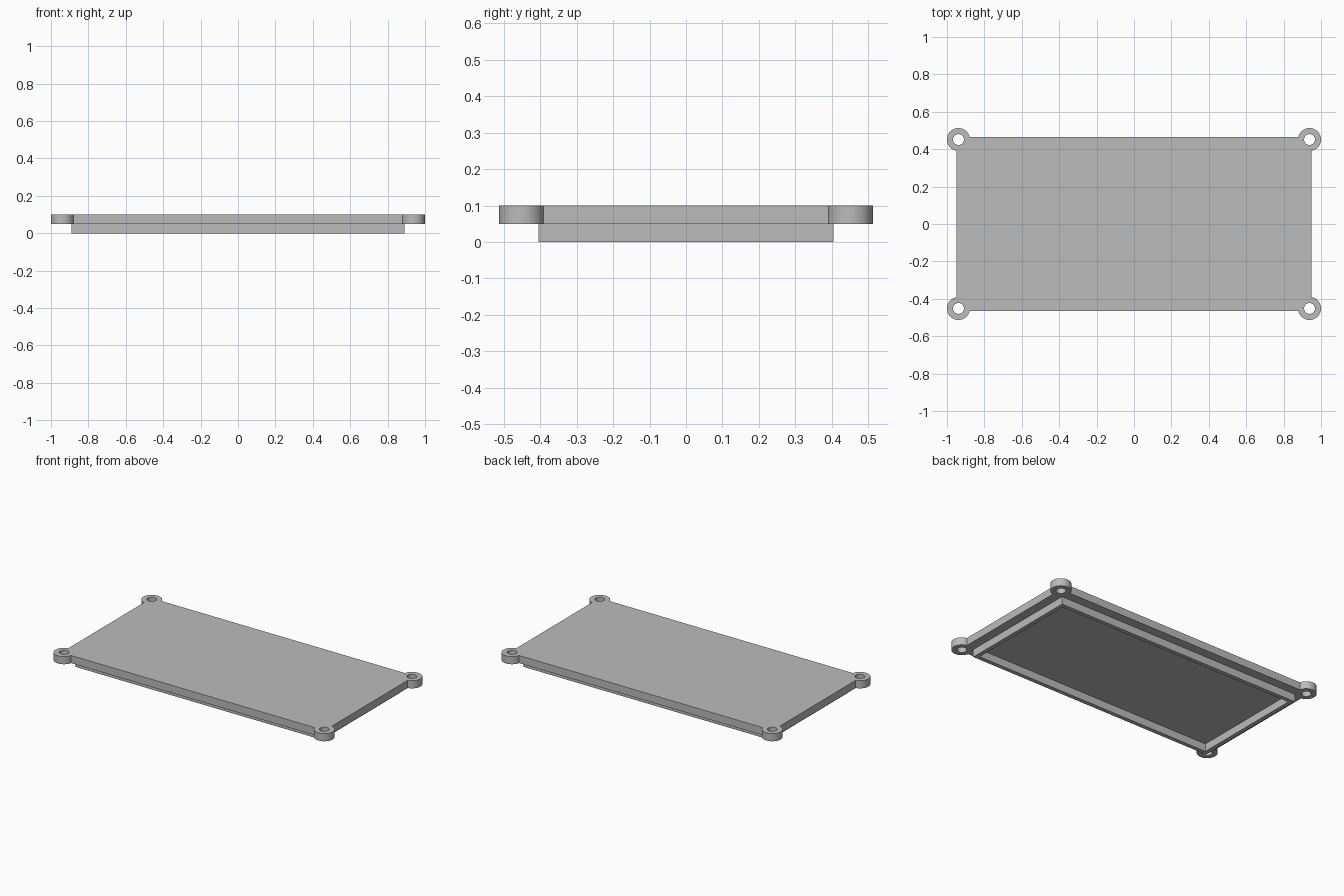
import bpy

if "Cube" in bpy.data.objects:
    bpy.data.objects.remove(bpy.data.objects["Cube"])

PLATE = (0.95, 0.465)      # half sizes of the cover plate
LIP = (0.89, 0.405)        # half sizes of the locating lip
WALL = 0.027               # lip wall thickness
STEP, TOP = 0.05, 0.10     # underside and top of the plate
EAR = (0.9385, 0.4515)     # screw ear centres
EAR_R, HOLE_R = 0.0615, 0.029

grey = bpy.data.materials.new("light_grey")
grey.diffuse_color = (0.5, 0.5, 0.5, 1)
grey.use_nodes = True
grey.node_tree.nodes["Principled BSDF"].inputs["Base Color"].default_value = grey.diffuse_color


def box(name, hx, hy, z0, z1):
    bpy.ops.mesh.primitive_cube_add(size=1, location=(0, 0, (z0 + z1) / 2))
    ob = bpy.context.object
    ob.name = name
    ob.scale = (2 * hx, 2 * hy, z1 - z0)
    bpy.ops.object.transform_apply(location=True, scale=True)
    ob.data.materials.append(grey)
    return ob


def cylinder(name, r, x, y, z0, z1):
    bpy.ops.mesh.primitive_cylinder_add(vertices=64, radius=r, depth=z1 - z0,
                                        location=(x, y, (z0 + z1) / 2))
    ob = bpy.context.object
    ob.name = name
    ob.data.materials.append(grey)
    return ob


def boolean(target, tool, operation):
    mod = target.modifiers.new(operation.lower(), 'BOOLEAN')
    mod.operation, mod.solver, mod.object = operation, 'EXACT', tool
    bpy.context.view_layer.objects.active = target
    bpy.ops.object.modifier_apply(modifier=mod.name)
    bpy.data.objects.remove(tool)


# Cover plate with four screw ears, then the screw holes
plate = box("cover_plate", *PLATE, STEP, TOP)
corners = [(sx * EAR[0], sy * EAR[1]) for sx in (-1, 1) for sy in (-1, 1)]
for x, y in corners:
    boolean(plate, cylinder("screw_ear", EAR_R, x, y, STEP, TOP), 'UNION')
for x, y in corners:
    boolean(plate, cylinder("screw_hole", HOLE_R, x, y, STEP - 0.1, TOP + 0.1), 'DIFFERENCE')

# Hollow rectangular lip under the plate
lip = box("locating_lip", *LIP, 0, STEP)
boolean(lip, box("lip_pocket", LIP[0] - WALL, LIP[1] - WALL, -0.1, STEP + 0.1), 'DIFFERENCE')

# Round ears and holes shade smooth, edges stay sharp
for ob in (plate, lip):
    bpy.ops.object.select_all(action='DESELECT')
    ob.select_set(True)
    bpy.context.view_layer.objects.active = ob
    bpy.ops.object.shade_smooth_by_angle(angle=0.52)
